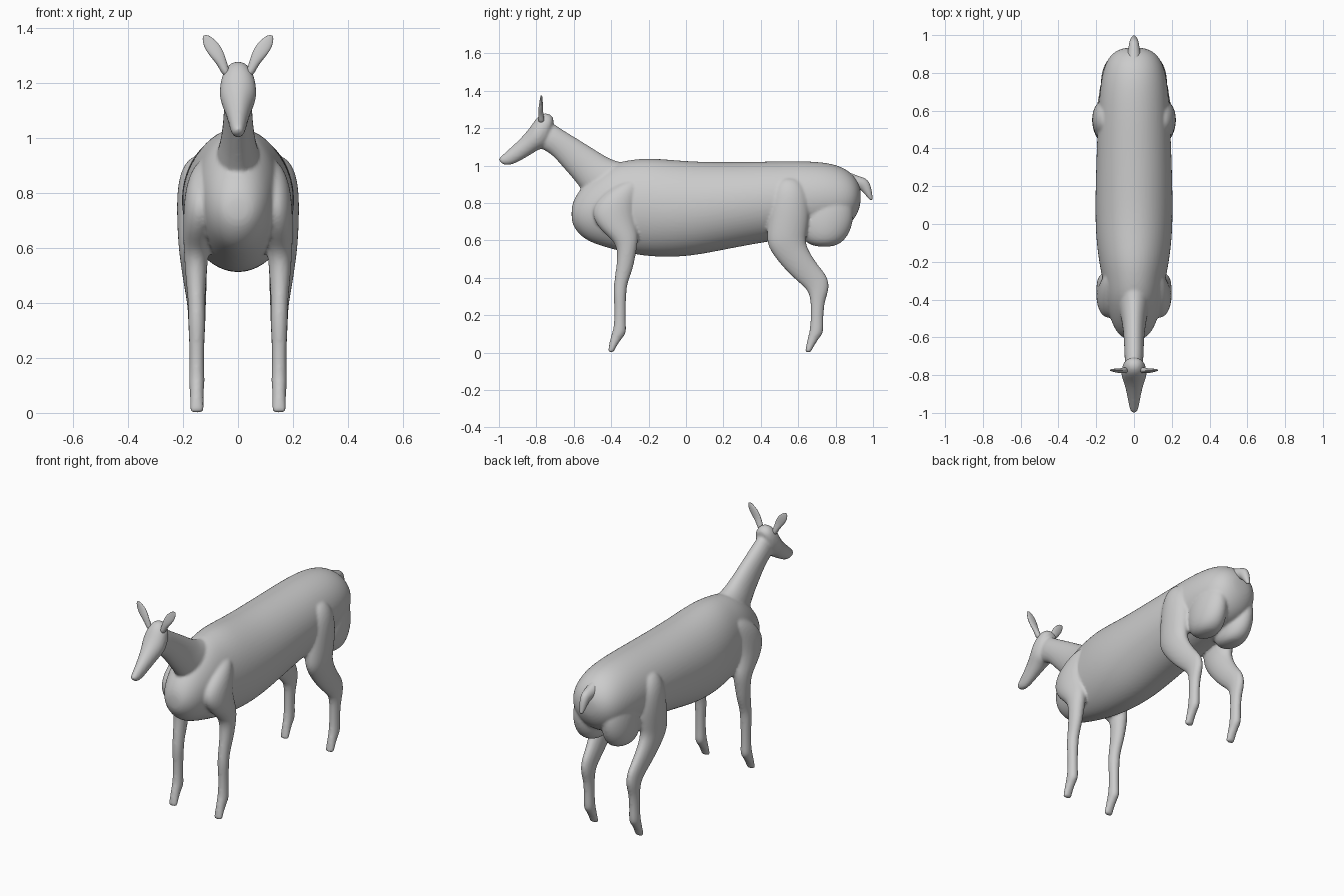
import bpy, bmesh, math


def loft(bm, sections, side=1, n=16):
    """Skin elliptical rings; section = (y1, z1, y2, z2, x, half_width)
    where the two (y, z) points are the edges seen from the side."""
    k = 1.025
    rings = []
    for y1, z1, y2, z2, x, rx in sections:
        cy, cz, hy, hz = (y1 + y2) / 2, (z1 + z2) / 2, (y1 - y2) / 2, (z1 - z2) / 2
        ring = []
        for i in range(n):
            a = 2 * math.pi * i / n
            c, s = k * math.cos(a), k * math.sin(a)
            ring.append(bm.verts.new((side * (x + rx * c), cy + hy * s, cz + hz * s)))
        rings.append(ring)
    faces = [bm.faces.new(rings[0]), bm.faces.new(rings[-1])]
    for a, b in zip(rings, rings[1:]):
        for i in range(n):
            j = (i + 1) % n
            faces.append(bm.faces.new((a[i], a[j], b[j], b[i])))
    bmesh.ops.recalc_face_normals(bm, faces=faces)


def finish(name, bm, blend=False):
    me = bpy.data.meshes.new(name)
    bm.to_mesh(me)
    bm.free()
    ob = bpy.data.objects.new(name, me)
    bpy.context.collection.objects.link(ob)
    ob.modifiers.new("subdivide", 'SUBSURF').levels = 2
    ob.modifiers["subdivide"].render_levels = 2
    if blend:
        m = ob.modifiers.new("fuse", 'REMESH')
        m.mode = 'VOXEL'
        m.voxel_size = 0.008
        m.use_smooth_shade = True
        s = ob.modifiers.new("soften", 'SMOOTH')
        s.factor, s.iterations = 0.5, 5
    for p in me.polygons:
        p.use_smooth = True
    return ob


bm = bmesh.new()

# Torso: y, top z, bottom z, half width
torso = [(-.612, .77, .71, .03), (-.60, .82, .67, .065), (-.56, .88, .62, .10),
         (-.50, .94, .585, .125), (-.40, 1.01, .555, .15), (-.30, 1.03, .53, .165),
         (-.20, 1.04, .515, .185), (-.08, 1.03, .51, .20), (.05, 1.02, .52, .205),
         (.20, 1.018, .55, .203), (.40, 1.02, .588, .197), (.55, 1.024, .61, .19),
         (.68, 1.022, .63, .183), (.77, 1.012, .64, .172), (.84, .99, .66, .155),
         (.89, .955, .70, .128), (.92, .915, .75, .09), (.935, .87, .80, .04)]
loft(bm, [(y, t, y, b, 0, w) for y, t, b, w in torso])

# Neck
loft(bm, [(-.28, 1.01, -.45, .75, 0, .09), (-.38, 1.02, -.55, .86, 0, .075),
          (-.45, 1.06, -.585, .91, 0, .062), (-.56, 1.13, -.66, .995, 0, .053),
          (-.66, 1.19, -.725, 1.07, 0, .05), (-.71, 1.225, -.78, 1.09, 0, .048),
          (-.74, 1.24, -.80, 1.12, 0, .035)])

# Head from poll to muzzle
loft(bm, [(-.705, 1.25, -.712, 1.215, 0, .02), (-.722, 1.272, -.718, 1.19, 0, .044),
          (-.755, 1.285, -.735, 1.12, 0, .06), (-.795, 1.262, -.765, 1.09, 0, .067),
          (-.825, 1.215, -.79, 1.085, 0, .066), (-.86, 1.17, -.82, 1.065, 0, .052),
          (-.91, 1.12, -.87, 1.035, 0, .039), (-.96, 1.075, -.92, 1.008, 0, .03),
          (-.995, 1.045, -.955, 1.0, 0, .023), (-1.005, 1.03, -.985, 1.008, 0, .015)])

front_leg = [
    (-.24, .93, -.31, .93, .10, .03), (-.25, .88, -.39, .89, .12, .05),
    (-.27, .80, -.475, .82, .132, .06), (-.275, .72, -.51, .74, .135, .064),
    (-.26, .65, -.46, .655, .145, .055), (-.255, .60, -.375, .59, .152, .045),
    (-.27, .52, -.365, .52, .153, .04), (-.285, .44, -.375, .44, .152, .033),
    (-.315, .37, -.385, .37, .15, .03), (-.32, .31, -.388, .31, .15, .031),
    (-.322, .24, -.382, .24, .15, .026), (-.322, .15, -.384, .15, .15, .027),
    (-.318, .105, -.392, .115, .15, .029), (-.338, .082, -.402, .085, .15, .025),
    (-.365, .045, -.412, .04, .15, .025), (-.383, .012, -.416, .01, .15, .026),
    (-.388, .0, -.416, .0, .15, .024)]

hind_leg = [
    (.60, .94, .50, .94, .13, .04), (.645, .88, .465, .88, .145, .065),
    (.66, .80, .45, .80, .152, .07), (.66, .72, .44, .71, .155, .067),
    (.645, .64, .43, .61, .16, .058), (.635, .585, .445, .55, .162, .05),
    (.675, .51, .515, .46, .157, .043), (.72, .45, .585, .39, .152, .036),
    (.762, .40, .64, .345, .15, .032), (.765, .33, .66, .31, .15, .031),
    (.74, .275, .667, .265, .15, .028), (.733, .18, .667, .18, .15, .026),
    (.737, .105, .662, .115, .15, .029), (.715, .082, .652, .085, .15, .025),
    (.69, .045, .643, .04, .15, .025), (.672, .012, .638, .01, .15, .026),
    (.667, .0, .639, .0, .15, .024)]

# Rounded lower rump lobes
rump = [(.79, .565, .70, .565, .085, .035), (.845, .595, .64, .585, .09, .07),
        (.885, .66, .60, .65, .093, .083), (.90, .75, .60, .75, .095, .08),
        (.87, .86, .64, .86, .09, .06)]

for side in (1, -1):
    for part in (front_leg, hind_leg, rump):
        loft(bm, part, side)
finish("animal_body", bm, blend=True)

# Tail
bm = bmesh.new()
loft(bm, [(.84, .98, .85, .87, 0, .04), (.90, .95, .89, .87, 0, .036),
          (.945, .938, .925, .875, 0, .029), (.978, .92, .94, .865, 0, .025),
          (.993, .87, .958, .845, 0, .02), (.998, .825, .975, .825, 0, .012),
          (.998, .817, .984, .815, 0, .006)])
finish("tail", bm)

# Ears: thin leaves leaning outward
for side, name in ((1, "left_ear"), (-1, "right_ear")):
    bm = bmesh.new()
    loft(bm, [(-.755, 1.225, -.79, 1.225, .04, .016), (-.76, 1.265, -.79, 1.265, .055, .018),
              (-.765, 1.295, -.79, 1.295, .073, .027), (-.765, 1.325, -.786, 1.325, .089, .032),
              (-.766, 1.35, -.782, 1.35, .102, .027), (-.768, 1.368, -.779, 1.368, .113, .016),
              (-.77, 1.375, -.777, 1.375, .117, .008)], side, 12)
    finish(name, bm)
